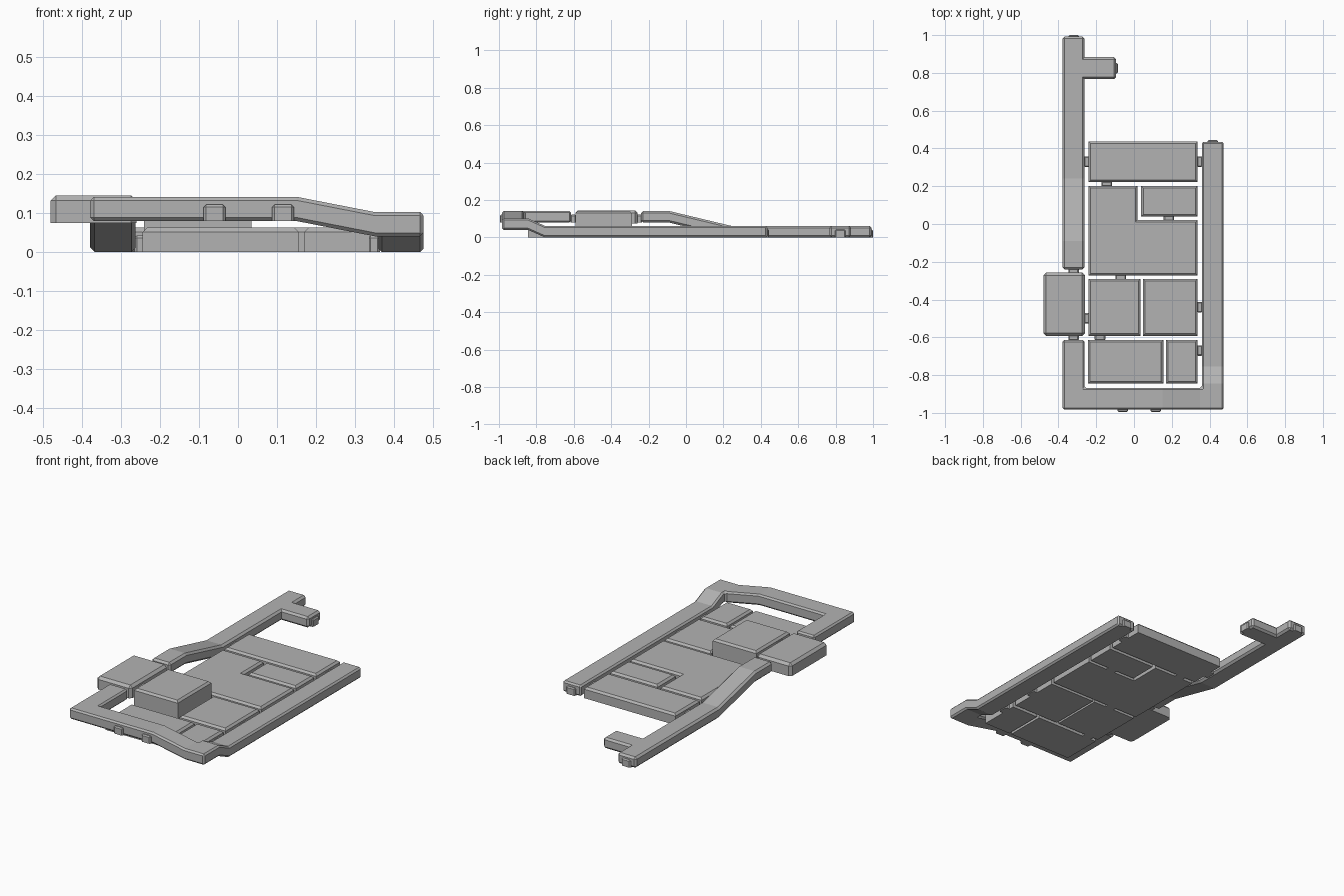
import bpy, bmesh
from mathutils import Vector

cube = bpy.data.objects.get("Cube")
if cube:
    bpy.data.objects.remove(cube, do_unlink=True)

grey = bpy.data.materials.new("plain_grey")
grey.use_nodes = True
COLOUR = (0.45, 0.45, 0.45, 1)
grey.diffuse_color = COLOUR
grey.node_tree.nodes["Principled BSDF"].inputs["Base Color"].default_value = COLOUR

THICK = 0.062   # height of corridors and rooms
HALF = 0.058    # half width of a corridor
BEVEL = 0.011


def finish(name, bm):
    bmesh.ops.recalc_face_normals(bm, faces=bm.faces)
    mesh = bpy.data.meshes.new(name)
    bm.to_mesh(mesh)
    bm.free()
    mesh.materials.append(grey)
    obj = bpy.data.objects.new(name, mesh)
    bpy.context.collection.objects.link(obj)
    return obj


def slab(name, outline, z0, z1, bevel=BEVEL, sides=False):
    """Extruded outline with chamfered top edges, and upright edges if asked."""
    bm = bmesh.new()
    base = bm.faces.new([bm.verts.new((x, y, z0)) for x, y in outline])
    up = bmesh.ops.extrude_face_region(bm, geom=[base], use_keep_orig=True)
    for v in up["geom"]:
        if isinstance(v, bmesh.types.BMVert):
            v.co.z = z1
    bmesh.ops.recalc_face_normals(bm, faces=bm.faces)
    mid = (z0 + z1) / 2
    edges = [e for e in bm.edges
             if all(v.co.z > mid for v in e.verts)
             or (sides and any(v.co.z > mid for v in e.verts))]
    if bevel:
        bmesh.ops.bevel(bm, geom=edges, offset=bevel, segments=1,
                        affect='EDGES', profile=0.5)
    return finish(name, bm)


def box(name, x0, x1, y0, y1, z0, z1, bevel=BEVEL, sides=False):
    return slab(name, [(x0, y0), (x1, y0), (x1, y1), (x0, y1)], z0, z1, bevel, sides)


def corridor(name, path, half=HALF):
    """Rectangular beam along a path, with mitred corners and chamfered edges."""
    pts = [Vector(p) for p in path]
    dirs = [(b - a).xy.normalized() for a, b in zip(pts, pts[1:])]
    bm = bmesh.new()
    rings = []
    for i, p in enumerate(pts):
        d1, d2 = dirs[max(i - 1, 0)], dirs[min(i, len(dirs) - 1)]
        n1, n2 = Vector((-d1.y, d1.x)), Vector((-d2.y, d2.x))
        side = ((n1 + n2) / (1 + n1.dot(n2)) * half).to_3d()
        top = Vector((0, 0, THICK))
        rings.append([bm.verts.new(c) for c in
                      (p - side, p + side, p + side + top, p - side + top)])
    for a, b in zip(rings, rings[1:]):
        for k in range(4):
            m = (k + 1) % 4
            bm.faces.new((a[k], a[m], b[m], b[k]))
    bm.faces.new(rings[0])
    bm.faces.new(rings[-1])
    obj = finish(name, bm)
    mod = obj.modifiers.new("chamfer", 'BEVEL')
    mod.width = BEVEL
    mod.segments = 1
    mod.limit_method = 'ANGLE'
    mod.angle_limit = 0.8
    return obj


# Corridors: the raised hook at the front and the long ramp on the other side
UP, MID = 0.079, 0.04
corridor("front_corridor", [
    (-0.32, -0.615, UP), (-0.32, -0.925, UP), (0.15, -0.925, UP),
    (0.35, -0.925, MID), (0.417, -0.925, MID), (0.417, -0.845, MID),
    (0.417, -0.755, 0), (0.417, 0.435, 0)])
corridor("long_corridor", [
    (-0.32, -0.24, UP), (-0.32, -0.09, UP), (-0.32, 0.24, 0), (-0.32, 0.993, 0)])
corridor("branch_corridor", [(-0.29, 0.825, 0), (-0.095, 0.825, 0)])

# Rooms
box("back_room", -0.24, 0.337, 0.222, 0.437, 0, THICK)
slab("main_room", [(-0.24, -0.272), (0.337, -0.272), (0.337, 0.022),
                   (0.018, 0.022), (0.018, 0.202), (-0.24, 0.202)], 0, THICK)
box("corner_room", 0.038, 0.337, 0.04, 0.202, 0, THICK)
box("tall_room", -0.24, 0.035, -0.592, -0.29, 0, 0.14)
box("middle_room", 0.047, 0.337, -0.592, -0.29, 0, THICK)
box("front_room", -0.244, 0.155, -0.845, -0.613, 0, THICK)
box("front_small_room", 0.17, 0.337, -0.845, -0.613, 0, THICK)
box("side_raised_room", -0.48, -0.26, -0.592, -0.258, 0.074, 0.145, 0.014, True)

# Doorways: (x, y, floor height, axis the door passes through)
doors = [
    (-0.25, 0.33, 0, 'x'), (0.348, 0.33, 0, 'x'), (-0.145, 0.212, 0, 'y'),
    (0.185, 0.031, 0, 'y'), (-0.07, -0.281, 0, 'y'), (0.348, -0.44, 0, 'x'),
    (-0.18, -0.602, 0, 'y'), (0.348, -0.67, 0, 'x'), (-0.25, -0.5, UP, 'x'),
    (-0.32, -0.25, UP, 'y'), (-0.32, -0.603, UP, 'y'), (-0.32, 0.985, 0, 'y'),
    (-0.1, 0.825, 0, 'x'), (0.417, 0.43, 0, 'y'), (-0.06, -0.98, UP, 'y'),
    (0.115, -0.98, UP, 'y')]
for x, y, z, axis in doors:
    dx, dy = (0.015, 0.028) if axis == 'x' else (0.028, 0.015)
    box("doorway", x - dx, x + dx, y - dy, y + dy, z, z + 0.042, 0.006, True)
